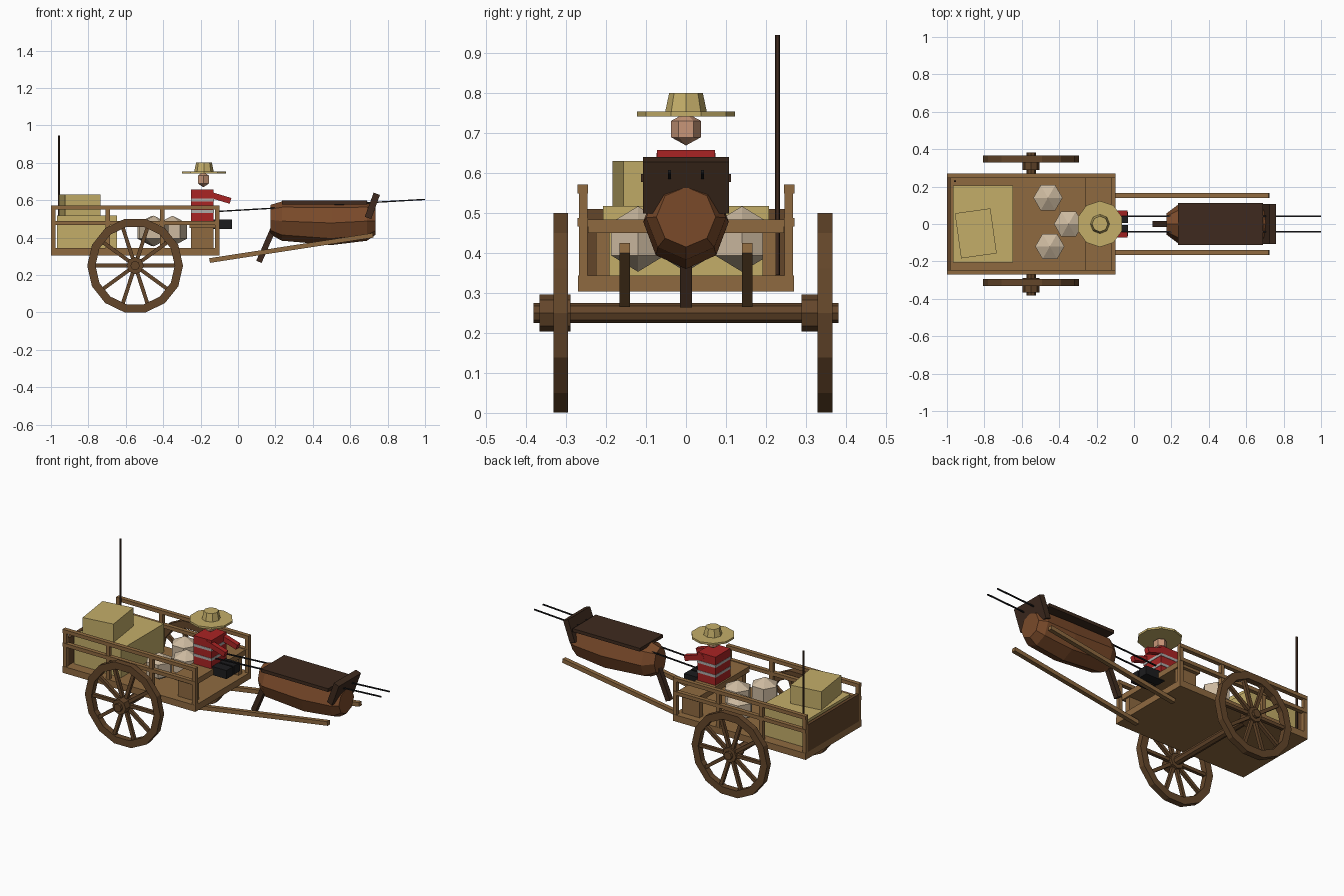
import bpy, bmesh, math
from mathutils import Vector, Matrix

if "Cube" in bpy.data.objects:
    bpy.data.objects.remove(bpy.data.objects["Cube"])

def lin(c):
    c /= 255
    return c / 12.92 if c <= 0.04045 else ((c + 0.055) / 1.055) ** 2.4

def mat(name, *rgb):
    m = bpy.data.materials.new(name)
    m.diffuse_color = (*[lin(c) for c in rgb], 1)
    m.use_nodes = True
    m.node_tree.nodes["Principled BSDF"].inputs["Base Color"].default_value = m.diffuse_color
    return m

WOOD = mat("wood", 143, 106, 64)
AXLE = mat("dark_wood", 100, 70, 42)
STRAW = mat("straw", 196, 174, 105)
SACK = mat("sackcloth", 205, 186, 160)
RED = mat("red_cloth", 170, 36, 36)
GREY = mat("grey_stripe", 175, 172, 170)
SKIN = mat("skin", 200, 150, 120)
HIDE = mat("hide", 122, 74, 42)
MANE = mat("dark_brown", 62, 42, 30)
BLACK = mat("black", 28, 28, 30)

def finish(name, bm, m):
    bmesh.ops.recalc_face_normals(bm, faces=bm.faces)
    me = bpy.data.meshes.new(name)
    bm.to_mesh(me)
    bm.free()
    me.materials.append(m)
    ob = bpy.data.objects.new(name, me)
    bpy.context.collection.objects.link(ob)
    return ob

def block(name, m, centre, size, rot=Matrix()):
    bm = bmesh.new()
    bmesh.ops.create_cube(bm, size=1, matrix=Matrix.Translation(centre) @ rot @ Matrix.Diagonal((*size, 1)))
    return finish(name, bm, m)

def box(name, m, x0, x1, y0, y1, z0, z1):
    return block(name, m, ((x0+x1)/2, (y0+y1)/2, (z0+z1)/2), (x1-x0, y1-y0, z1-z0))

def beam(name, m, a, b, wide, thick):
    """Bar in an xz plane from a to b; wide is along y."""
    a, b = Vector(a), Vector(b)
    d = b - a
    rot = Matrix.Rotation(-math.atan2(d.z, d.x), 4, 'Y')
    return block(name, m, (a+b)/2, (d.length, wide, thick), rot)

def cone(name, m, centre, r1, r2, h, n, rot=Matrix()):
    bm = bmesh.new()
    bmesh.ops.create_cone(bm, cap_ends=True, segments=n, radius1=r1, radius2=r2, depth=h,
                          matrix=Matrix.Translation(centre) @ rot)
    return finish(name, bm, m)

def ball(name, m, centre, scale, spin=0):
    bm = bmesh.new()
    bmesh.ops.create_uvsphere(bm, u_segments=6, v_segments=3, radius=1,
        matrix=Matrix.Translation(centre) @ Matrix.Rotation(spin, 4, 'Z') @ Matrix.Diagonal((*scale, 1)))
    return finish(name, bm, m)

def loft(name, m, rings, n):
    """Skin rings (x, ry, rz, cz) along x."""
    bm = bmesh.new()
    loops = [[bm.verts.new((x, ry*math.sin(2*math.pi*i/n), cz+rz*math.cos(2*math.pi*i/n)))
              for i in range(n)] for x, ry, rz, cz in rings]
    for a, b in zip(loops, loops[1:]):
        for i in range(n):
            j = (i+1) % n
            bm.faces.new((a[i], a[j], b[j], b[i]))
    bm.faces.new(loops[0])
    bm.faces.new(loops[-1])
    return finish(name, bm, m)

def rim(name, m, cx, cz, y0, y1, ro, ri, n):
    bm = bmesh.new()
    loops = []
    for r, y in ((ro, y0), (ro, y1), (ri, y1), (ri, y0)):
        loops.append([bm.verts.new((cx+r*math.cos(2*math.pi*i/n), y, cz+r*math.sin(2*math.pi*i/n)))
                      for i in range(n)])
    for k in range(4):
        a, b = loops[k], loops[(k+1) % 4]
        for i in range(n):
            j = (i+1) % n
            bm.faces.new((a[i], a[j], b[j], b[i]))
    return finish(name, bm, m)

# Cart bed, tailboard and seat
box("cart_floor", WOOD, -1, -0.10, -0.27, 0.27, 0.304, 0.344)
box("tailboard", AXLE, -1, -0.98, -0.247, 0.247, 0.344, 0.51)
box("seat", WOOD, -0.26, -0.12, -0.245, 0.245, 0.45, 0.484)

# Side rails, posts, seat supports and shafts
for side, s in (("near", -1), ("far", 1)):
    for i in range(4):
        block(f"{side}_post_{i+1}", WOOD, (-0.988+i*0.292, s*0.257, 0.457), (0.024, 0.022, 0.227))
    for j, z in enumerate((0.477, 0.56)):
        block(f"{side}_rail_{j+1}", WOOD, (-0.55, s*0.258, z), (0.90, 0.026, 0.022))
    block(f"{side}_seat_support", WOOD, (-0.19, s*0.208, 0.397), (0.12, 0.034, 0.108))
    beam(f"{side}_shaft", WOOD, (-0.152, s*0.153, 0.277), (0.722, s*0.153, 0.412), 0.026, 0.025)

# Axle and wheels
CX, CZ = -0.55, 0.25
SIDEWAYS = Matrix.Rotation(math.pi/2, 4, 'X')
cone("axle", AXLE, (CX, 0, CZ), 0.025, 0.025, 0.764, 8, SIDEWAYS)
for side, y, y0 in (("near", -0.328, -0.332), ("far", 0.328, 0.329)):
    cone(f"{side}_hub", AXLE, (CX, y, CZ), 0.046, 0.046, 0.077, 8, SIDEWAYS)
    rim(f"{side}_rim", AXLE, CX, CZ, y0, y0+0.037, 0.256, 0.212, 14)
    for i in range(10):
        a = 2*math.pi*i/10
        c, s = math.cos(a), math.sin(a)
        ys = y0 + 0.0185
        beam(f"{side}_spoke_{i+1}", AXLE, (CX+0.03*c, ys, CZ+0.03*s),
             (CX+0.222*c, ys, CZ+0.222*s), 0.02, 0.02)

# Cargo and pole
box("large_crate", STRAW, -0.968, -0.647, -0.207, 0.207, 0.344, 0.517)
block("small_crate", STRAW, (-0.846, -0.05, 0.573), (0.192, 0.243, 0.113), Matrix.Rotation(math.radians(8), 4, 'Z'))
for i, (x, y) in enumerate(((-0.46, 0.14), (-0.45, -0.12), (-0.35, 0.0))):
    ball(f"sack_{i+1}", SACK, (x, y, 0.435), (0.09, 0.09, 0.082), math.pi/6)
cone("pole", MANE, (-0.957, 0.229, 0.645), 0.0065, 0.0065, 0.60, 6)

# Driver
box("driver_torso", RED, -0.25, -0.13, -0.072, 0.072, 0.484, 0.657)
for i, z in enumerate((0.54, 0.60)):
    box(f"shirt_stripe_{i+1}", GREY, -0.252, -0.128, -0.074, 0.074, z-0.008, z+0.008)
for side, s in (("near", -1), ("far", 1)):
    beam(f"{side}_arm", RED, (-0.17, s*0.062, 0.635), (-0.04, s*0.055, 0.596), 0.03, 0.032)
    box(f"{side}_leg", BLACK, -0.16, -0.032, s*0.035-0.03, s*0.035+0.03, 0.445, 0.497)
ball("driver_head", SKIN, (-0.185, 0, 0.71), (0.04, 0.043, 0.041))
cone("hat_brim", STRAW, (-0.182, 0, 0.7475), 0.123, 0.123, 0.012, 10)
cone("hat_crown", STRAW, (-0.182, 0, 0.777), 0.052, 0.042, 0.047, 8)

# Draught animal: barrel body, back cover, neck plate and tail
loft("animal_body", HIDE, ((0.175, 0.058, 0.08, 0.495), (0.235, 0.103, 0.105, 0.488),
                           (0.50, 0.107, 0.118, 0.478), (0.69, 0.10, 0.105, 0.488),
                           (0.735, 0.074, 0.075, 0.49)), 8)
box("back_cover", MANE, 0.235, 0.69, -0.112, 0.112, 0.577, 0.597)
beam("neck_plate", MANE, (0.695, 0, 0.505), (0.742, 0, 0.634), 0.214, 0.036)
beam("tail", MANE, (0.19, 0, 0.45), (0.112, 0, 0.27), 0.031, 0.031)

# Reins
for side, s in (("near", -1), ("far", 1)):
    beam(f"{side}_rein", BLACK, (-0.12, s*0.041, 0.539), (1.0, s*0.041, 0.604), 0.007, 0.007)
